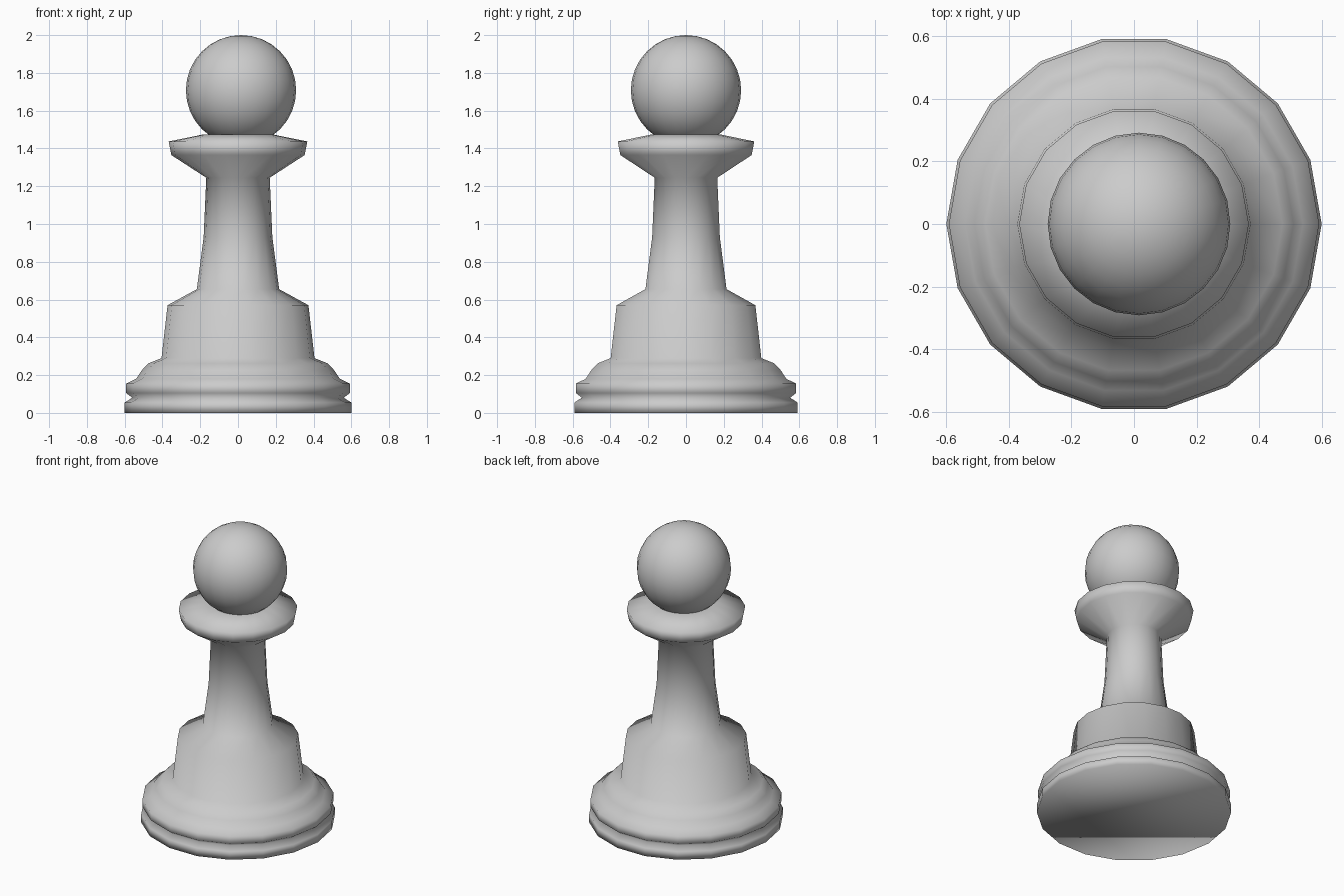
import bpy, bmesh
from math import cos, sin, tau

if "Cube" in bpy.data.objects:
    bpy.data.objects.remove(bpy.data.objects["Cube"])

SIDES = 18

# (radius, height) outline of the turned body, bottom to top
PROFILE = [
    (0.60, 0.0), (0.60, 0.055), (0.56, 0.08), (0.592, 0.105),
    (0.592, 0.155), (0.54, 0.18), (0.51, 0.225), (0.475, 0.262),
    (0.405, 0.29), (0.373, 0.57), (0.218, 0.655), (0.182, 0.93),
    (0.168, 1.245), (0.353, 1.365), (0.367, 1.437), (0.18, 1.475),
]


def lathe(name, profile, sides):
    bm = bmesh.new()
    rings = [[bm.verts.new((r * cos(tau * i / sides), r * sin(tau * i / sides), z))
              for i in range(sides)] for r, z in profile]
    for low, high in zip(rings, rings[1:]):
        for i in range(sides):
            j = (i + 1) % sides
            bm.faces.new((low[i], low[j], high[j], high[i]))
    bm.faces.new(rings[0][::-1])
    bm.faces.new(rings[-1])
    mesh = bpy.data.meshes.new(name)
    bm.to_mesh(mesh)
    bm.free()
    mesh.shade_smooth()
    obj = bpy.data.objects.new(name, mesh)
    bpy.context.collection.objects.link(obj)
    return obj


# Turned body: base, stem and collar
lathe("body", PROFILE, SIDES)

# Ball head, sitting slightly off the axis
bpy.ops.mesh.primitive_uv_sphere_add(segments=24, ring_count=16, radius=0.292,
                                     location=(0.016, 0, 1.708))
head = bpy.context.object
head.name = "head"
head.data.shade_smooth()
